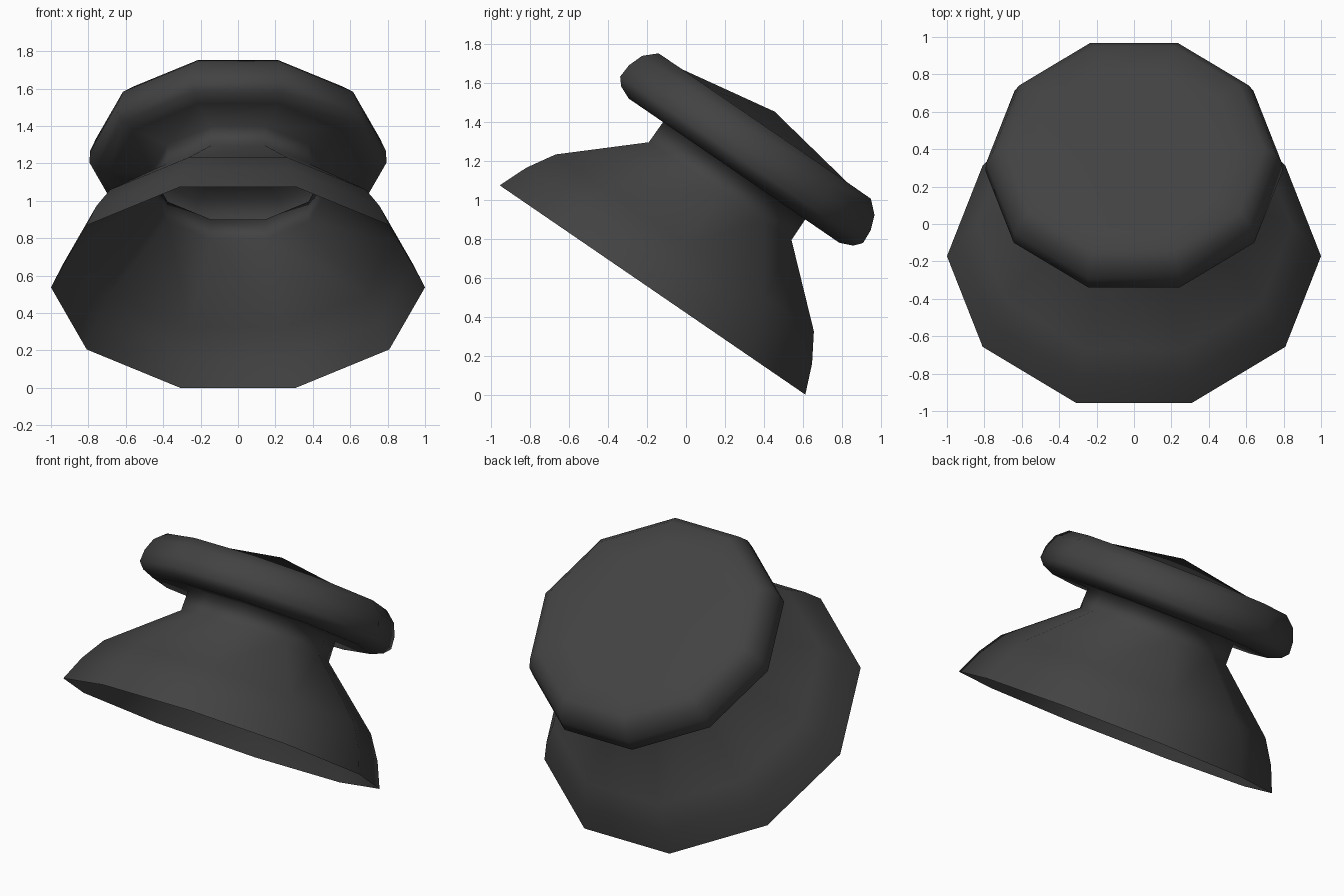
import bpy, bmesh, math
from mathutils import Matrix, Vector

if "Cube" in bpy.data.objects:
    bpy.data.objects.remove(bpy.data.objects["Cube"])

SIDES = 10
TILT = math.radians(-34.4)

# one dark grey for the whole part
mat = bpy.data.materials.new("dark grey")
mat.diffuse_color = (0.055, 0.055, 0.055, 1)
mat.use_nodes = True
mat.node_tree.nodes["Principled BSDF"].inputs["Base Color"].default_value = mat.diffuse_color

# (radius, height along the axis): open skirt, neck, rounded rim, shallow domed top
PROFILE = [(1.0, 0.0), (0.935, 0.152), (0.845, 0.293), (0.467, 0.615),
           (0.465, 0.742), (0.69, 0.742), (0.76, 0.771), (0.795, 0.81),
           (0.79, 0.885), (0.76, 0.962), (0.695, 1.02), (0.54, 1.021)]
APEX = 1.11

bm = bmesh.new()
rings = []
for r, h in PROFILE:
    rings.append([bm.verts.new((r * math.cos(math.tau * i / SIDES),
                                r * math.sin(math.tau * i / SIDES), h))
                  for i in range(SIDES)])
for a, b in zip(rings, rings[1:]):
    for i in range(SIDES):
        j = (i + 1) % SIDES
        bm.faces.new((a[i], a[j], b[j], b[i]))

# top dome fan
tip = bm.verts.new((0, 0, APEX))
for i in range(SIDES):
    bm.faces.new((rings[-1][i], rings[-1][(i + 1) % SIDES], tip))
for f in bm.faces:
    f.smooth = True

# lean the axis backwards and rest the low edge on the ground
bm.transform(Matrix.Translation(Vector((0, -0.172, 0.537))) @ Matrix.Rotation(TILT, 4, 'X'))
low = min(v.co.z for v in bm.verts)
bmesh.ops.translate(bm, verts=bm.verts, vec=(0, 0, -low))

mesh = bpy.data.meshes.new("thumb_knob")
bm.to_mesh(mesh)
bm.free()
mesh.materials.append(mat)
knob = bpy.data.objects.new("thumb_knob", mesh)
bpy.context.collection.objects.link(knob)
